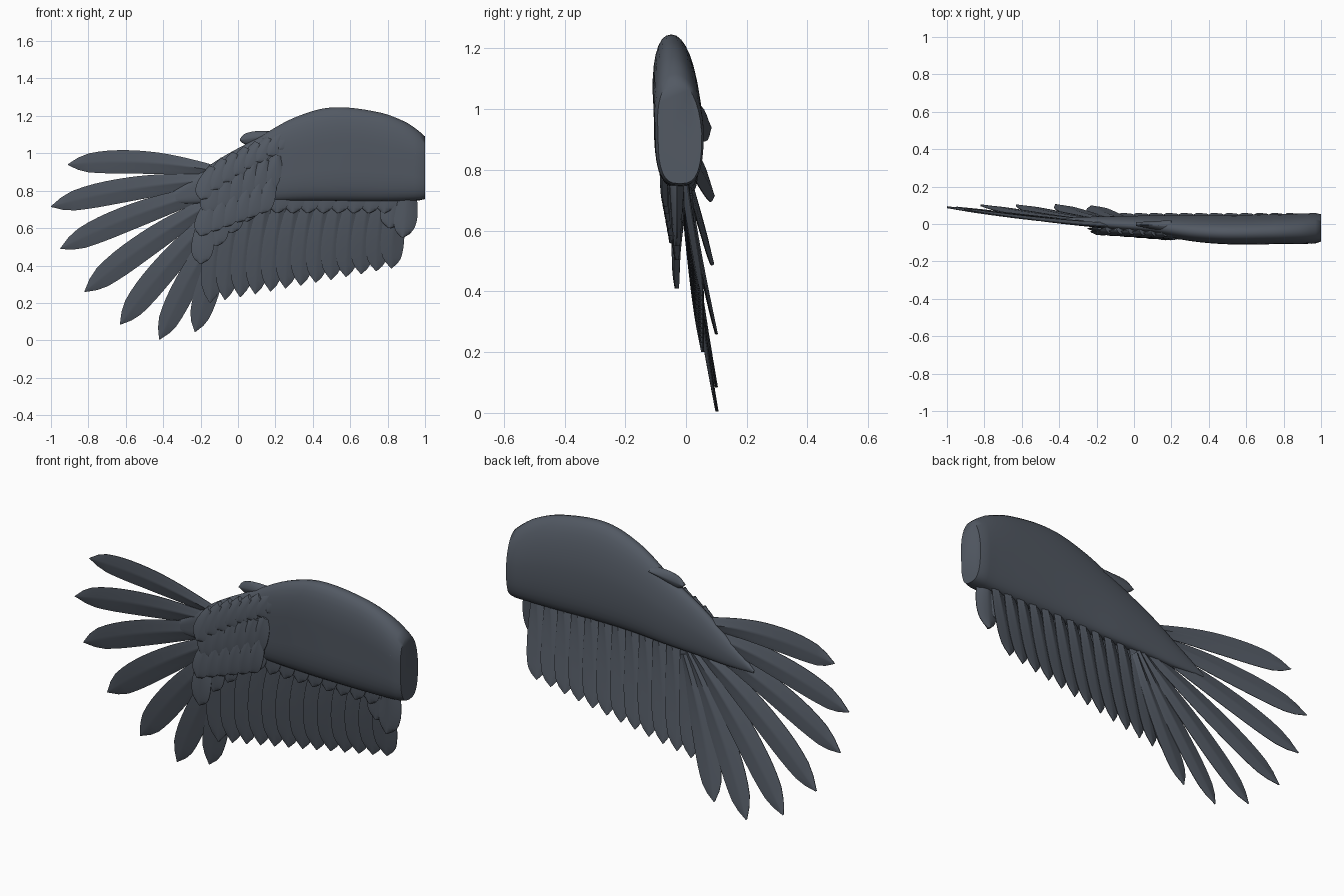
import bpy, bmesh, math
from mathutils import Vector

if "Cube" in bpy.data.objects:
    bpy.data.objects.remove(bpy.data.objects["Cube"])

slate = bpy.data.materials.new("slate")
slate.diffuse_color = (0.085, 0.1, 0.125, 1)
slate.use_nodes = True
slate.node_tree.nodes["Principled BSDF"].inputs["Base Color"].default_value = slate.diffuse_color


def interp(table, x):
    """Catmull-Rom through rows whose first entry is the parameter."""
    n = len(table)
    i = max(k for k in range(n - 1) if table[k][0] <= x or k == 0)
    a, b = table[i], table[i + 1]
    p, q = table[max(i - 1, 0)], table[min(i + 2, n - 1)]
    h = b[0] - a[0]
    t = (x - a[0]) / h
    out = []
    for c in range(1, len(a)):
        m0 = (b[c] - p[c]) / (b[0] - p[0]) * h
        m1 = (q[c] - a[c]) / (q[0] - a[0]) * h
        out.append((2*t**3 - 3*t*t + 1) * a[c] + (t**3 - 2*t*t + t) * m0
                   + (3*t*t - 2*t**3) * b[c] + (t**3 - t*t) * m1)
    return out


def loft(name, rings, angle=50):
    bm = bmesh.new()
    vs = [[bm.verts.new(p) for p in r] for r in rings]
    n = len(rings[0])
    for a, b in zip(vs, vs[1:]):
        for i in range(n):
            j = (i + 1) % n
            bm.faces.new((a[i], a[j], b[j], b[i]))
    bm.faces.new(vs[0][::-1])
    bm.faces.new(vs[-1])
    bmesh.ops.recalc_face_normals(bm, faces=bm.faces)
    me = bpy.data.meshes.new(name)
    bm.to_mesh(me)
    bm.free()
    ob = bpy.data.objects.new(name, me)
    bpy.context.collection.objects.link(ob)
    me.materials.append(slate)
    bpy.context.view_layer.objects.active = ob
    ob.select_set(True)
    bpy.ops.object.shade_smooth_by_angle(angle=math.radians(angle))
    ob.select_set(False)
    return ob


# width outlines along a feather: long pointed vane, and rounded scale
VANE = [(0, .35), (.2, .62), (.45, .92), (.65, 1), (.8, .93), (.91, .68), (1, .03)]
SCALE = [(0, .5), (.3, .85), (.6, 1), (.8, .9), (.92, .6), (1, .1)]


def feather(name, root, tip, width, outline=VANE, curve=0.0, thick=.012,
            power=1.4, roll=0.0, bulge=0.0, shaft=0.0):
    root, tip = Vector(root), Vector(tip)
    d = Vector((tip.x - root.x, 0, tip.z - root.z)).normalized()
    s = Vector((-d.z, 0, d.x))
    us = [-1, -.6, -.12, 0, .12, .6, 1]
    rings = []
    for k in range(17):
        t = k / 16
        w = max(interp(outline, t)[0], .02) * width / 2
        c = root.lerp(tip, t) + s * curve * 4 * t * (1 - t)
        c.y = root.y + (tip.y - root.y) * t ** power - bulge * 4 * t * (1 - t)
        th = thick * (1 - .7 * t)

        def pt(u, side):
            p = c + s * (u * w)
            ridge = shaft * (1 - t) if u == 0 else 0
            p.y += roll * u * w + side * (th * (1 - u * u) + .0015 + ridge)
            return p
        rings.append([pt(u, -1) for u in us] + [pt(u, 1) for u in us[::-1]])
    return loft(name, rings)


# wing arm: x, top, bottom, front y, back y
ARM = [(-.41, .75, .735, .015, .03), (-.25, .865, .73, -.012, .038),
       (-.1, .97, .735, -.03, .042), (.1, 1.08, .74, -.05, .045),
       (.3, 1.19, .745, -.088, .045), (.5, 1.245, .745, -.105, .047),
       (.75, 1.22, .743, -.105, .052), (.9, 1.165, .745, -.104, .056),
       (.985, 1.105, .75, -.1, .058), (1.0, 1.09, .755, -.092, .052)]
rings = []
for k in range(49):
    x = -.41 + 1.41 * k / 48
    top, bot, yf, yb = interp(ARM, x)
    ring = []
    for i in range(32):
        a = 2 * math.pi * i / 32
        ca, sa = math.cos(a), math.sin(a)
        e = .9 if sa > 0 else .68
        y = math.copysign(abs(ca) ** e, ca)
        z = math.copysign(abs(sa) ** e, sa)
        lean = -.02 * max(z, 0) * (top - bot) * 2
        ring.append((x, (yf + yb) / 2 + y * (yb - yf) / 2 + lean,
                     (top + bot) / 2 + z * (top - bot) / 2))
    rings.append(ring)
loft("wing_arm", rings, 60)

# primaries: root x, root z, tip x, tip z, tip y, width, sideways curve
PRIMARIES = [(-.05, .89, -.91, .94, .08, .125, -.035), (-.03, .86, -1.0, .715, .09, .13, -.03),
             (-.02, .83, -.95, .49, .088, .135, -.03), (-.02, .80, -.82, .26, .1, .14, -.025),
             (-.02, .77, -.63, .085, .1, .14, -.02), (-.02, .74, -.42, .005, .102, .13, -.015),
             (0, .72, -.23, .045, .095, .13, -.01)]
for i, (rx, rz, tx, tz, ty, w, cv) in enumerate(PRIMARIES):
    feather(f"primary_feather_{i+1}", (rx, -.012 + .003 * i, rz), (tx, ty, tz), w,
            curve=cv, roll=.12, shaft=.003)

# secondaries along the lower edge
N = 13
for i in range(N):
    f = i / (N - 1)
    tx, tz = -.15 + .97 * f, .2 + .185 * f
    feather(f"secondary_feather_{i+1}", (tx + .09 - .04 * f, -.01, .85), (tx, .055, tz),
            .125, curve=-.012, roll=.2, shaft=.003)

# under-coverts hanging below the arm
for i in range(13):
    f = i / 12
    tx = -.2 + .98 * f
    tz = .41 + .27 * min(1, f * 3.2) ** .8
    feather(f"lower_covert_{i+1}", (tx + .03, -.02, tz + .26), (tx, -.03, tz), .12,
            SCALE, thick=.02, roll=-.15, bulge=.008)
feather("inner_covert_1", (.85, -.02, .85), (.81, -.02, .6), .13, SCALE, thick=.025)
feather("inner_covert_2", (.9, -.03, .86), (.88, -.03, .55), .125, SCALE, thick=.03, curve=.01)

# middle coverts, two staggered rows
for r in range(2):
    for i in range(6):
        f = i / 5
        x = -.2 + .32 * f + .03 * r
        z = .56 + .12 * f + .12 * r
        feather(f"middle_covert_{r+1}_{i+1}", (x + .06, -.035 - .03 * f, z + .19),
                (x, -.048 - .02 * f, z), .105, SCALE, thick=.018, roll=-.15, bulge=.006)

# upper coverts along the leading edge
for i in range(11):
    f = i / 10
    x, z = -.2 + .6 * f, .755 + .36 * f ** .85
    feather(f"upper_covert_{i+1}", (x + .07, -.03 - .035 * f, z + .17 - .09 * f),
            (x, -.052 - .03 * f, z), .1 - .02 * f, SCALE, thick=.018, roll=-.15,
            bulge=.006)
feather("leading_edge_covert", (.2, -.01, 1.1), (.01, 0, 1.07), .07, SCALE, thick=.03)

# shoulder scales near the cut end
for i in range(5):
    f = i / 4
    x, z = .66 + .27 * f, 1.13 - .13 * f
    feather(f"shoulder_scale_{i+1}", (x - .04, -.06, z + .09), (x + .02, -.1, z),
            .075, SCALE, thick=.014)
